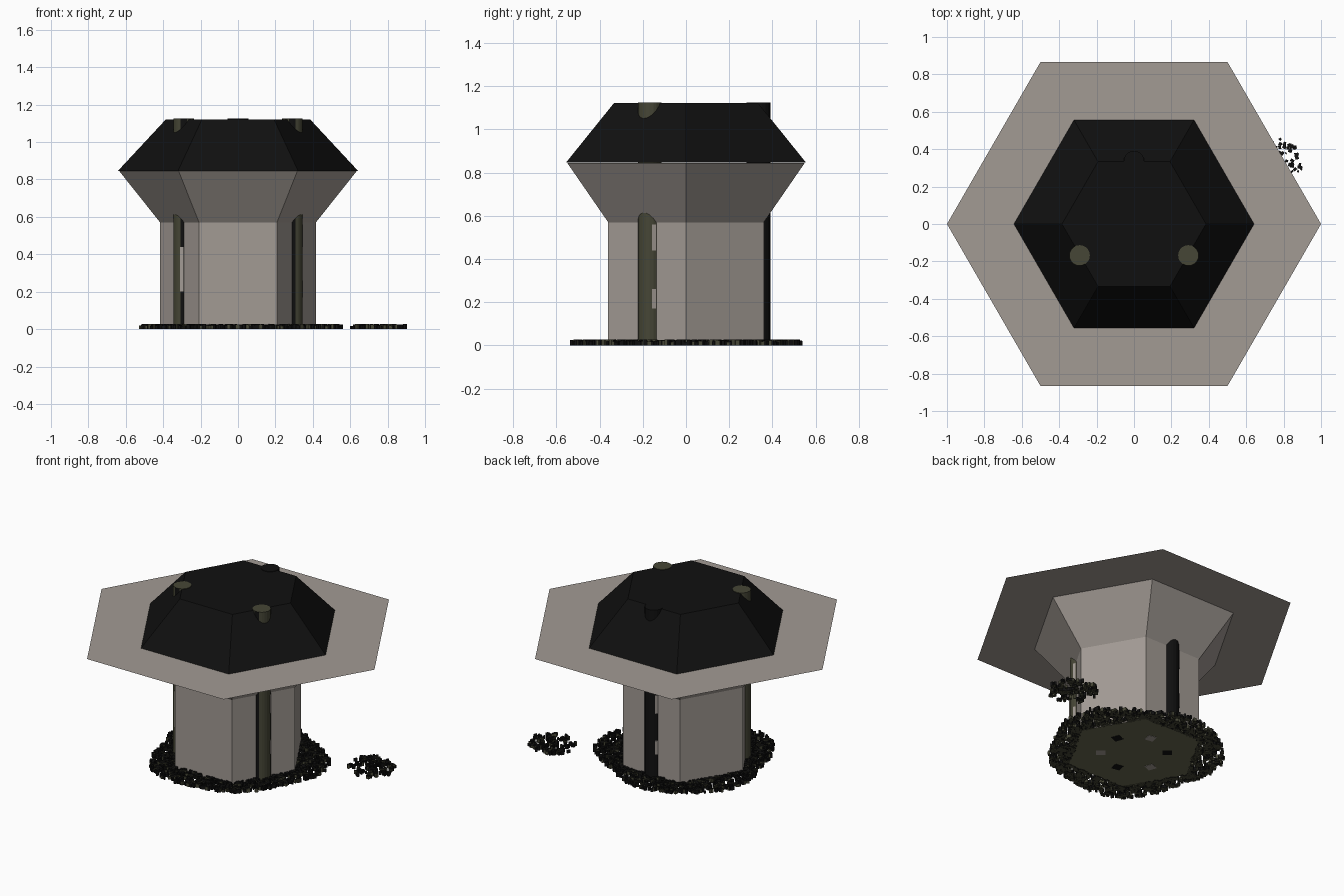
import bpy, bmesh, math, random
from mathutils import Matrix, Vector

if "Cube" in bpy.data.objects:
    bpy.data.objects.remove(bpy.data.objects["Cube"])

random.seed(4)


def material(name, col):
    m = bpy.data.materials.new(name)
    m.diffuse_color = (*col, 1)
    m.use_nodes = True
    m.node_tree.nodes["Principled BSDF"].inputs["Base Color"].default_value = m.diffuse_color
    return m


GREY = material("concrete_grey", (0.36, 0.325, 0.295))
BLACK = material("soot_black", (0.005, 0.005, 0.005))
OLIVE = material("dark_olive", (0.062, 0.062, 0.037))
MOSS = material("moss_floor", (0.14, 0.14, 0.08))


def finish(name, bm, mats):
    me = bpy.data.meshes.new(name)
    bm.to_mesh(me)
    bm.free()
    ob = bpy.data.objects.new(name, me)
    bpy.context.collection.objects.link(ob)
    for m in mats:
        me.materials.append(m)
    return ob


def hex_ring(bm, r, z):
    return [bm.verts.new((r * math.cos(math.radians(60 * i)),
                          r * math.sin(math.radians(60 * i)), z)) for i in range(6)]


def hex_shell(name, rings, mat, cap_top=False, cap_bottom=False):
    """Six-sided shell through (radius, height) rings."""
    bm = bmesh.new()
    loops = [hex_ring(bm, r, z) for r, z in rings]
    for a, b in zip(loops, loops[1:]):
        for i in range(6):
            j = (i + 1) % 6
            bm.faces.new((a[i], a[j], b[j], b[i]))
    if cap_top:
        bm.faces.new(loops[-1])
    if cap_bottom:
        bm.faces.new(loops[0][::-1])
    return finish(name, bm, [mat])


def add_box(bm, centre, size, yaw=0.0, slot=0):
    mtx = (Matrix.Translation(Vector(centre)) @ Matrix.Rotation(yaw, 4, 'Z')
           @ Matrix.Diagonal((*size, 1)))
    vs = bmesh.ops.create_cube(bm, size=1, matrix=mtx)["verts"]
    for f in {f for v in vs for f in v.link_faces}:
        f.material_index = slot


# Walls with flared top, flat brim, dark roof and floor
hex_shell("tower_walls", [(0.416, 0.004), (0.416, 0.57), (0.635, 0.845)], GREY)
hex_shell("brim_sheet", [(1.0, 0.845)], GREY, cap_top=True)
hex_shell("roof", [(0.642, 0.846), (0.385, 1.122)], BLACK, cap_top=True)
hex_shell("floor", [(0.416, 0.003)], MOSS, cap_bottom=True)

# Small square marks under the floor
bm = bmesh.new()
for i in range(6):
    a = math.radians(60 * i + 20)
    add_box(bm, (0.2 * math.cos(a), 0.2 * math.sin(a), 0.003), (0.055, 0.055, 0.004), a, i % 2)
finish("floor_marks", bm, [BLACK, GREY])

# Three round pillars, half sunk in the walls
PR = 0.055
for name, deg, spans in (("left_pillar", 210, [(0.2, 0.44)]),
                         ("right_pillar", 330, [(0.17, 0.26), (0.44, 0.56)]),
                         ("back_pillar", 90, [(0.17, 0.26), (0.44, 0.56)])):
    a = math.radians(deg)
    c = Vector((0.336 * math.cos(a), 0.336 * math.sin(a), 0))
    bm = bmesh.new()
    bmesh.ops.create_cone(bm, cap_ends=True, segments=20, radius1=PR, radius2=PR, depth=1.121,
                          matrix=Matrix.Translation(c + Vector((0, 0, 0.5645))))
    for f in bm.faces:
        f.normal_update()
        if name == "back_pillar" or f.normal.y < -0.92:
            f.material_index = 1
    finish(name, bm, [OLIVE, BLACK])
    # pale patches on one flank of the pillar
    bm = bmesh.new()
    b = a + math.radians(50)
    for z0, z1 in spans:
        add_box(bm, (c.x + PR * math.cos(b), c.y + PR * math.sin(b), (z0 + z1) / 2),
                (0.004, 0.018, z1 - z0), b)
    finish(name + "_patches", bm, [GREY])


# Rubble: many little blocks round the base and in one loose pile
def rubble(name, points):
    bm = bmesh.new()
    for x, y in points:
        s = random.uniform(0.012, 0.022)
        h = random.uniform(0.016, 0.028)
        add_box(bm, (x, y, h / 2), (s, s * random.uniform(0.6, 1), h),
                random.uniform(0, math.pi), int(random.random() < 0.35))
    for f in bm.faces:
        f.normal_update()
        if f.normal.z < -0.9:
            f.material_index = 1
        elif f.normal.z > 0.9:
            f.material_index = 0
    finish(name, bm, [BLACK, OLIVE])


ring = []
for _ in range(1700):
    t = random.uniform(0, 2 * math.pi)
    edge = 0.36 / math.cos((t % (math.pi / 3)) - math.pi / 6)
    outer = 0.525 + 0.025 * math.sin(3 * t + 1) + 0.02 * math.sin(5 * t)
    r = edge + (outer - edge) * random.random() ** 1.1
    ring.append((r * math.cos(t), r * math.sin(t)))
rubble("base_rubble", ring)

pile = []
for _ in range(140):
    t, r = random.uniform(0, 2 * math.pi), 0.145 * math.sqrt(random.random())
    pile.append((0.75 + r * math.cos(t), 0.32 + r * math.sin(t)))
rubble("loose_rubble", pile)
